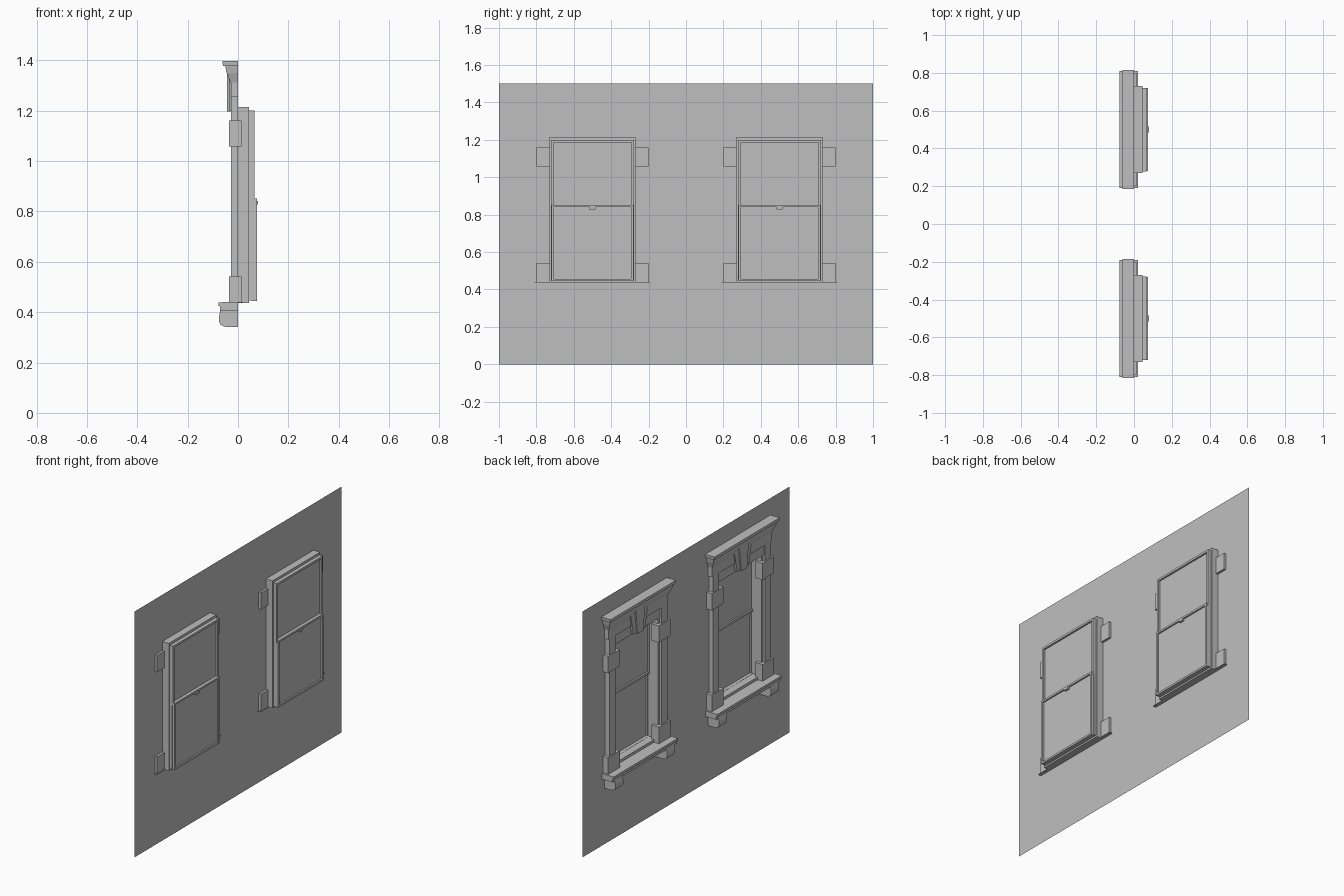
import bpy, bmesh

cube = bpy.data.objects.get("Cube")
if cube:
    bpy.data.objects.remove(cube, do_unlink=True)

grey = bpy.data.materials.new("plain_grey")
grey.use_nodes = True
grey.diffuse_color = (0.52, 0.52, 0.52, 1)
grey.node_tree.nodes["Principled BSDF"].inputs["Base Color"].default_value = (0.52, 0.52, 0.52, 1)


def finish(name, bm):
    bmesh.ops.recalc_face_normals(bm, faces=bm.faces)
    mesh = bpy.data.meshes.new(name)
    bm.to_mesh(mesh)
    bm.free()
    mesh.materials.append(grey)
    ob = bpy.data.objects.new(name, mesh)
    bpy.context.collection.objects.link(ob)
    return ob


def loft(name, loop_a, loop_b):
    """Closed solid between two matching loops of points."""
    bm = bmesh.new()
    a = [bm.verts.new(p) for p in loop_a]
    b = [bm.verts.new(p) for p in loop_b]
    bm.faces.new(a)
    bm.faces.new(b)
    n = len(a)
    for i in range(n):
        j = (i + 1) % n
        bm.faces.new((a[i], a[j], b[j], b[i]))
    return finish(name, bm)


def box(name, x, y, z):
    def loop(xx):
        return [(xx, y[0], z[0]), (xx, y[1], z[0]), (xx, y[1], z[1]), (xx, y[0], z[1])]
    return loft(name, loop(x[0]), loop(x[1]))


def moulding(name, profile, y0, y1):
    """Profile of (x, z) points run along y."""
    return loft(name, [(x, y0, z) for x, z in profile], [(x, y1, z) for x, z in profile])


def ring(name, x, cy, half, z, w):
    """Rectangular frame with rails of width w."""
    bm = bmesh.new()
    loops = []
    for xx, inset in ((x[0], 0), (x[1], 0), (x[1], w), (x[0], w)):
        h = half - inset
        lo, hi = z[0] + inset, z[1] - inset
        loops.append([bm.verts.new((xx, cy + s * h, zz))
                      for s, zz in ((-1, lo), (1, lo), (1, hi), (-1, hi))])
    for k in range(4):
        a, b = loops[k], loops[(k + 1) % 4]
        for i in range(4):
            j = (i + 1) % 4
            bm.faces.new((a[i], a[j], b[j], b[i]))
    return finish(name, bm)


def pane(name, x, cy, half, z):
    bm = bmesh.new()
    bm.faces.new([bm.verts.new((x, cy + s * half, zz))
                  for s, zz in ((-1, z[0]), (1, z[0]), (1, z[1]), (-1, z[1]))])
    return finish(name, bm)


# Wall sheet with two window openings
bm = bmesh.new()
ys = [-1, -0.72, -0.28, 0.28, 0.72, 1]
zs = [0, 0.445, 1.205, 1.5]
grid = [[bm.verts.new((0, y, z)) for z in zs] for y in ys]
for i in range(5):
    for k in range(3):
        if not (k == 1 and i in (1, 3)):
            bm.faces.new((grid[i][k], grid[i + 1][k], grid[i + 1][k + 1], grid[i][k + 1]))
finish("wall", bm)

for side, cy in (("right", -0.5), ("left", 0.5)):
    def full(half):
        return cy - half, cy + half

    # Window box and the two sashes with their panes
    ring(f"{side}_window_box", (-0.002, 0.044), cy, 0.23, (0.437, 1.215), 0.02)
    ring(f"{side}_sash_casing", (0.044, 0.06), cy, 0.221, (0.447, 1.2), 0.011)
    ring(f"{side}_upper_sash", (0.045, 0.066), cy, 0.221, (0.838, 1.2), 0.013)
    pane(f"{side}_upper_pane", 0.055, cy, 0.21, (0.845, 1.19))
    ring(f"{side}_lower_sash", (0.055, 0.075), cy, 0.219, (0.445, 0.852), 0.012)
    pane(f"{side}_lower_pane", 0.066, cy, 0.21, (0.455, 0.845))
    box(f"{side}_latch", (0.06, 0.079), full(0.015), (0.828, 0.842))

    # Jambs with corner blocks, mirrored about the window centre
    for end, s in (("near", -1), ("far", 1)):
        def span(a, b):
            return sorted((cy + s * a, cy + s * b))
        box(f"{side}_{end}_jamb", (-0.028, 0), span(0.222, 0.28), (0.437, 1.26))
        box(f"{side}_{end}_inner_jamb", (-0.016, 0.005), span(0.207, 0.222), (0.437, 1.215))
        box(f"{side}_{end}_upper_block", (-0.035, 0.014), span(0.188, 0.3), (1.058, 1.16))
        box(f"{side}_{end}_lower_block", (-0.035, 0.014), span(0.188, 0.3), (0.437, 0.542))
        # Rounded bracket under the sill
        bracket = [(0, 0.406), (-0.07, 0.406), (-0.075, 0.385), (-0.075, 0.362),
                   (-0.068, 0.349), (-0.052, 0.342), (0, 0.342)]
        moulding(f"{side}_{end}_sill_bracket", bracket, *span(0.212, 0.288))

    # Stepped sill
    sill = [(0.02, 0.441), (-0.078, 0.439), (-0.078, 0.424), (-0.071, 0.424),
            (-0.071, 0.405), (0, 0.405), (0, 0.437), (0.02, 0.437)]
    moulding(f"{side}_sill", sill, *full(0.31))

    # Head above the opening
    box(f"{side}_lintel", (-0.02, 0), full(0.225), (1.195, 1.262))
    box(f"{side}_frieze", (-0.028, 0), full(0.288), (1.255, 1.32))

    # Cornice: flared bed moulding, band and cap
    def slab(x, half, z):
        return [(0, cy - half, z), (x, cy - half, z), (x, cy + half, z), (0, cy + half, z)]
    loft(f"{side}_bed_moulding", slab(-0.03, 0.288, 1.312), slab(-0.044, 0.3, 1.35))
    loft(f"{side}_cornice_band", slab(-0.046, 0.302, 1.35), slab(-0.05, 0.306, 1.377))
    loft(f"{side}_cornice_cap", slab(-0.06, 0.313, 1.377), slab(-0.062, 0.315, 1.397))

    # Keystone with a raised centre
    def wedge(x, top, bottom, hi, lo):
        return [(x, cy - bottom, lo), (x, cy + bottom, lo), (x, cy + top, hi), (x, cy - top, hi)]
    loft(f"{side}_keystone", wedge(0, 0.088, 0.056, 1.348, 1.2),
         wedge(-0.035, 0.088, 0.056, 1.348, 1.2))
    loft(f"{side}_keystone_centre", wedge(-0.03, 0.045, 0.028, 1.348, 1.196),
         wedge(-0.043, 0.045, 0.028, 1.348, 1.196))
